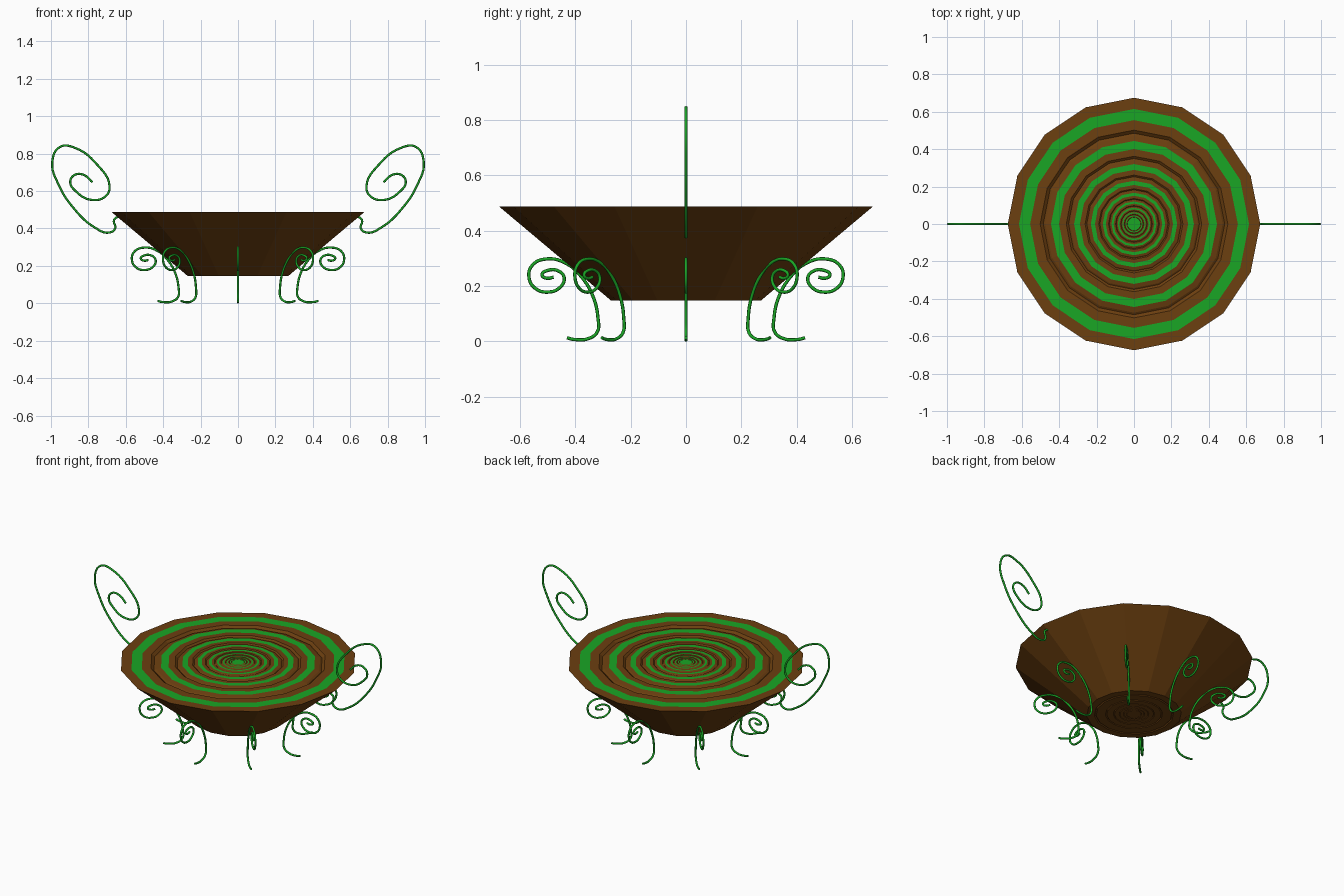
import bpy, bmesh
from math import sin, cos, pi

if "Cube" in bpy.data.objects:
    bpy.data.objects.remove(bpy.data.objects["Cube"])


def material(name, rgb):
    m = bpy.data.materials.new(name)
    m.diffuse_color = (*rgb, 1)
    m.use_nodes = True
    m.node_tree.nodes["Principled BSDF"].inputs["Base Color"].default_value = m.diffuse_color
    return m


BROWN = material("brown", (0.15, 0.05, 0.005))
GREEN = material("green", (0.01, 0.38, 0.018))
SIDES = 16

# bowl profile: base rings, sloped wall, then repeating ridges towards the centre
top, base = 0.487, 0.147
profile = []                                   # (radius, z, green face that follows)
for k in range(5, -1, -1):
    r = 0.27 * 0.72 ** k
    profile += [(r * 0.80, base, 0), (r * 0.82, base + 0.006, 0), (r * 0.84, base, 0)]
profile += [(0.27, base, 0), (0.675, top, 0)]
for k in range(9):
    s = 0.722 ** k
    d = 0.014 * s
    profile += [(0.615 * s, top, 1), (0.555 * s, top, 0), (0.502 * s, top, 0),
                (0.485 * s, top - d, 0), (0.474 * s, top - d * 0.5, 0)]

bm = bmesh.new()
rings = [[bm.verts.new((r * cos(2 * pi * i / SIDES), r * sin(2 * pi * i / SIDES), z))
          for i in range(SIDES)] for r, z, _ in profile]
for (a, b, p) in zip(rings, rings[1:], profile):
    for i in range(SIDES):
        j = (i + 1) % SIDES
        bm.faces.new((a[i], a[j], b[j], b[i])).material_index = p[2]
bm.faces.new(rings[0])
bm.faces.new(rings[-1]).material_index = 1
bmesh.ops.recalc_face_normals(bm, faces=bm.faces)
me = bpy.data.meshes.new("bowl")
bm.to_mesh(me)
bm.free()
me.materials.append(BROWN)
me.materials.append(GREEN)
bpy.context.collection.objects.link(bpy.data.objects.new("bowl", me))


def vine(name, pts, angle):
    """Round wire through (radius, height) points, turned about z."""
    cu = bpy.data.curves.new(name, "CURVE")
    cu.dimensions = "3D"
    cu.bevel_depth = 0.006
    cu.bevel_resolution = 2
    cu.resolution_u = 6
    cu.use_fill_caps = True
    sp = cu.splines.new("BEZIER")
    sp.bezier_points.add(len(pts) - 1)
    for bp, (r, z) in zip(sp.bezier_points, pts):
        bp.co = (r, 0, z)
        bp.handle_left_type = bp.handle_right_type = "AUTO"
    cu.materials.append(GREEN)
    ob = bpy.data.objects.new(name, cu)
    ob.rotation_euler.z = angle
    bpy.context.collection.objects.link(ob)


# eight curled legs
leg = [(0.43, 0.013), (0.405, 0.007), (0.35, 0.011), (0.32, 0.035), (0.318, 0.085),
       (0.335, 0.16), (0.375, 0.23), (0.43, 0.28), (0.50, 0.298), (0.555, 0.275),
       (0.567, 0.23), (0.545, 0.192), (0.50, 0.178), (0.455, 0.195), (0.44, 0.23),
       (0.46, 0.254), (0.50, 0.256), (0.52, 0.24), (0.502, 0.228), (0.478, 0.232)]
for n in range(8):
    vine(f"curled_leg_{n + 1}", leg, n * pi / 4)

# two spiral handles
handle = [(0.64, 0.465), (0.663, 0.445), (0.657, 0.40), (0.69, 0.378), (0.767, 0.406),
          (0.874, 0.503), (0.96, 0.636), (0.993, 0.755), (0.952, 0.836), (0.874, 0.832),
          (0.75, 0.738), (0.687, 0.63), (0.705, 0.575), (0.783, 0.553), (0.867, 0.599),
          (0.897, 0.65), (0.874, 0.686), (0.826, 0.687), (0.778, 0.647)]
vine("right_handle", handle, 0)
vine("left_handle", handle, pi)
